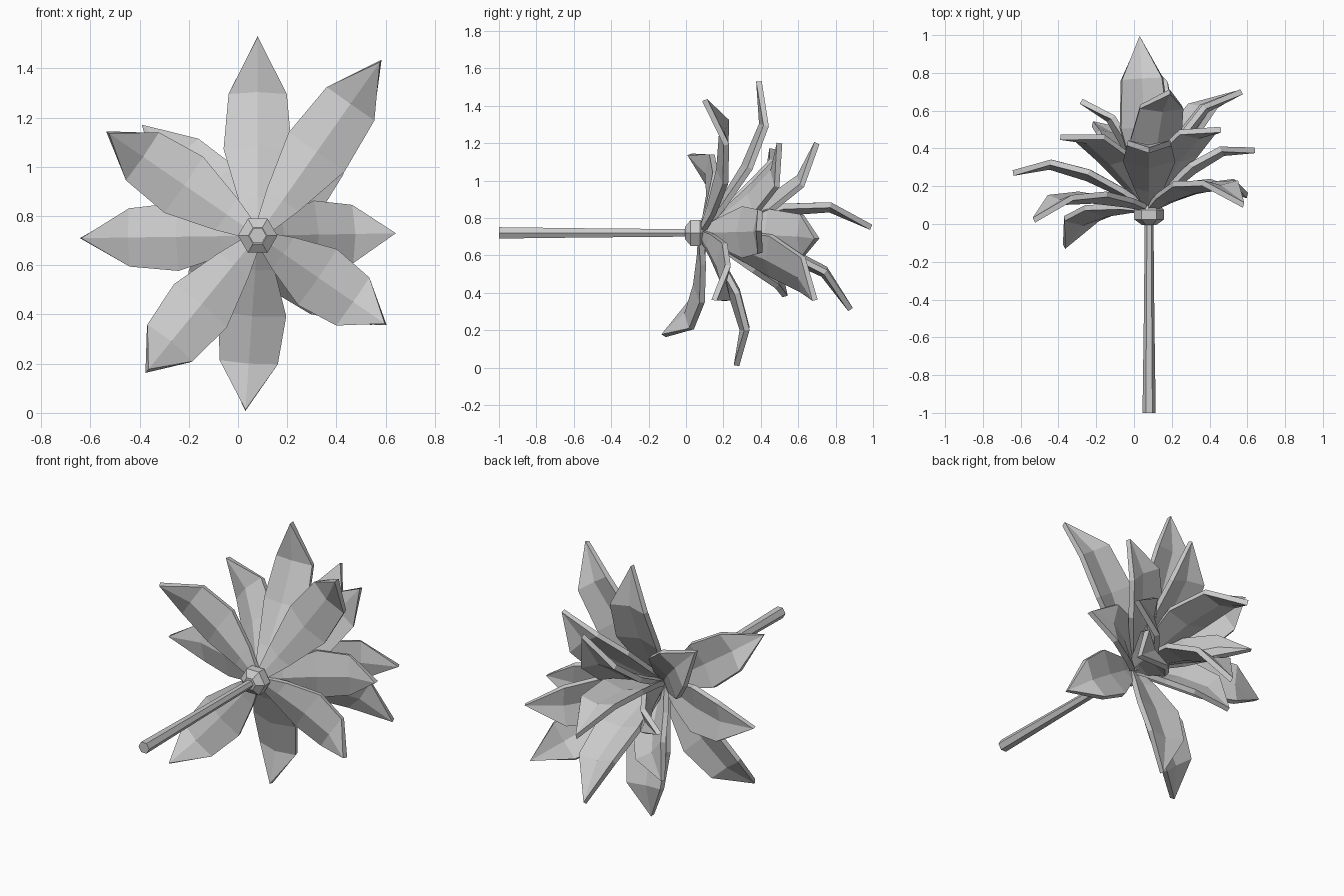
import bpy, bmesh, math
from mathutils import Vector

if "Cube" in bpy.data.objects:
    bpy.data.objects.remove(bpy.data.objects["Cube"])

BASE = Vector((0.08, 0.08, 0.72))


def make_object(name, bm):
    bmesh.ops.recalc_face_normals(bm, faces=bm.faces)
    me = bpy.data.meshes.new(name)
    bm.to_mesh(me)
    bm.free()
    ob = bpy.data.objects.new(name, me)
    bpy.context.collection.objects.link(ob)
    return ob


def lathe_hex(name, profile):
    """Six-sided solid along y from (y, radius) rings."""
    bm = bmesh.new()
    rings = []
    for y, r in profile:
        rings.append([bm.verts.new((BASE.x + r * math.cos(i * math.pi / 3), y,
                                    BASE.z + r * math.sin(i * math.pi / 3)))
                      for i in range(6)])
    for a, b in zip(rings, rings[1:]):
        for i in range(6):
            j = (i + 1) % 6
            bm.faces.new((a[i], a[j], b[j], b[i]))
    bm.faces.new(rings[0])
    bm.faces.new(rings[-1])
    return make_object(name, bm)


# rows along a petal: position, half width, bow off the chord, cup depth
ROWS = [(0.0, 0.02, 0.0, 0.0), (0.2, 0.075, 0.06, 0.02),
        (0.48, 0.135, 0.12, 0.035), (0.76, 0.115, 0.125, 0.025)]


def petal(name, tip, hint=(0, 1, 0), width=1.0):
    """Cupped petal with a centre crease, bowed toward the hint side."""
    chord = Vector(tip) - BASE
    length = chord.length
    d = chord.normalized()
    h = Vector(hint)
    n = (h - d * h.dot(d)).normalized()
    side = d.cross(n)
    bm = bmesh.new()
    rows = []
    for t, hw, bow, cup in ROWS:
        c = BASE + chord * t + n * bow * length
        rows.append([bm.verts.new(c + side * hw * width * s
                                  + n * cup * (abs(s) - 0.5)) for s in (-1, 0, 1)])
    end = bm.verts.new(tip)
    for a, b in zip(rows, rows[1:]):
        for i in (0, 1):
            bm.faces.new((a[i], a[i + 1], b[i + 1], b[i]))
    for i in (0, 1):
        bm.faces.new((rows[-1][i], rows[-1][i + 1], end))
    ob = make_object(name, bm)
    mod = ob.modifiers.new("thickness", 'SOLIDIFY')
    mod.thickness = 0.03
    mod.offset = 0


# stem and the bulb that carries the petals
lathe_hex("stem", [(-1.0, 0.035), (-0.5, 0.028), (0.02, 0.023)])
lathe_hex("flower_bulb", [(-0.005, 0.038), (0.025, 0.08), (0.075, 0.08), (0.11, 0.04)])

# outer petals, clockwise from the top
OUTER = [(0.08, 0.39, 1.53), (0.58, 0.10, 1.43), (0.64, 0.39, 0.73),
         (0.60, 0.15, 0.36), (0.03, 0.27, 0.01), (-0.37, -0.12, 0.17),
         (-0.64, 0.27, 0.71), (-0.53, 0.02, 1.14)]
for i, tip in enumerate(OUTER):
    petal(f"outer_petal_{i + 1}", tip)

# inner petals, steeper and further forward
INNER = [(-0.39, 0.46, 1.17), (0.54, 0.69, 0.36), (0.57, 0.70, 0.69),
         (0.19, 0.70, 1.20), (0.46, 0.50, 1.20), (-0.22, 0.53, 0.38),
         (0.05, 0.88, 0.31)]
for i, tip in enumerate(INNER):
    petal(f"inner_petal_{i + 1}", tip)

# narrow side petal and the upright middle petal
petal("narrow_petal", (-0.28, 0.65, 0.72), width=0.6)
petal("middle_petal", (0.03, 0.99, 0.75), hint=(0, 0, 1), width=0.95)
